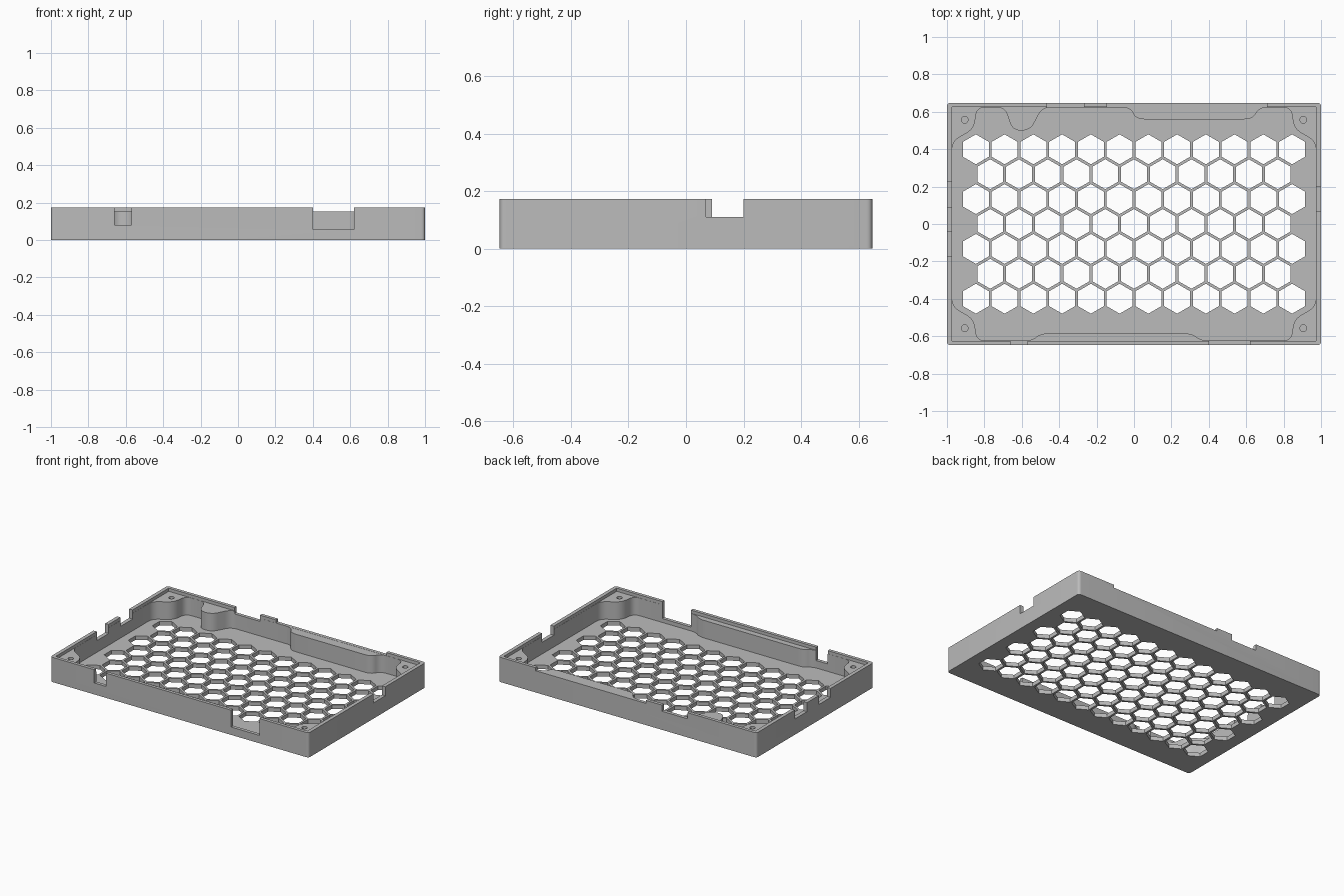
import bpy, bmesh, math
from mathutils import Vector

cube = bpy.data.objects.get("Cube")
if cube:
    bpy.data.objects.remove(cube, do_unlink=True)

HX, HY, TOP = 1.0, 0.648, 0.173      # outer half sizes and rim height
IX, IY = 0.974, 0.625                # inner faces of the walls
LEDGE, FLOOR = 0.151, 0.028          # top of posts and bumps, floor thickness


def fillet(points, dist, steps=6):
    """Round every corner of a closed outline."""
    pts = [Vector(p) for p in points]
    out = []
    for i, p in enumerate(pts):
        a, b = pts[i - 1] - p, pts[(i + 1) % len(pts)] - p
        s = p + a.normalized() * min(dist, a.length * 0.48)
        e = p + b.normalized() * min(dist, b.length * 0.48)
        for k in range(steps + 1):
            t = k / steps
            out.append(s * (1 - t) ** 2 + p * (2 * t * (1 - t)) + e * t * t)
    return out


def rect(x0, x1, y0, y1):
    return [(x0, y0), (x1, y0), (x1, y1), (x0, y1)]


def ring(x, y, r, n, turn=0.0):
    return [(x + r * math.cos(turn + math.tau * i / n),
             y + r * math.sin(turn + math.tau * i / n)) for i in range(n)]


def prisms(name, items):
    """One object of upright prisms, each given as (outline, bottom, top)."""
    bm = bmesh.new()
    for outline, z0, z1 in items:
        low = [bm.verts.new((p[0], p[1], z0)) for p in outline]
        high = [bm.verts.new((p[0], p[1], z1)) for p in outline]
        bm.faces.new(low[::-1])
        bm.faces.new(high)
        n = len(low)
        for i in range(n):
            j = (i + 1) % n
            bm.faces.new((low[i], low[j], high[j], high[i]))
    bmesh.ops.recalc_face_normals(bm, faces=bm.faces)
    mesh = bpy.data.meshes.new(name)
    bm.to_mesh(mesh)
    bm.free()
    obj = bpy.data.objects.new(name, mesh)
    bpy.context.collection.objects.link(obj)
    return obj


# Solid block with rounded upright corners
tray = prisms("tray", [(fillet(rect(-HX, HX, -HY, HY), 0.022), 0, TOP)])

# Shallow recess inside the rim, over posts and bumps
recess = prisms("recess_cutter", [(rect(-IX, IX, -IY, IY), LEDGE, 0.3)])

# Main cavity: its outline leaves corner posts and wall bumps standing
cx, cy = IX - 0.001, IY - 0.001


def post(sx, sy):
    return [(sx * cx, sy * 0.44), (sx * 0.855, sy * 0.51), (sx * 0.84, sy * cy)]


back = [(-0.69, cy), (-0.65, 0.5), (-0.555, 0.5), (-0.49, cy),
        (-0.02, cy), (0.01, 0.56), (0.635, 0.56), (0.67, cy)]
front = [(0.36, -cy), (0.31, -0.585), (-0.5, -0.585), (-0.545, -cy)]
outline = (post(-1, 1) + back + post(1, 1)[::-1]
           + post(1, -1) + front + post(-1, -1)[::-1])
cavity = prisms("cavity_cutter", [(fillet(outline, 0.045), FLOOR, 0.3)])

# Honeycomb floor vents and blind screw holes in the posts
holes = []
for row in range(-3, 4):
    count = 12 if row % 2 else 11
    for col in range(count):
        x = (col - (count - 1) / 2) * 0.1537
        holes.append((ring(x, row * 0.1331, 0.08, 6, math.pi / 6), -0.1, 0.1))
for sx in (-1, 1):
    for sy in (-1, 1):
        holes.append((ring(sx * 0.905, sy * 0.557, 0.018, 20), 0.05, 0.3))
vents = prisms("vent_cutter", holes)

# Openings in the four walls: start, end, sill height
notches = []
for x0, x1, sill in ((-0.66, -0.57, 0.08), (0.4, 0.62, 0.055)):
    notches.append((rect(x0, x1, -0.8, 0.01 - IY), sill, 0.3))
for x0, x1, sill in ((-0.465, -0.267, 0.13), (-0.144, 0.71, 0.152)):
    notches.append((rect(x0, x1, IY - 0.002, 0.8), sill, 0.3))
for y0, y1 in ((-0.17, -0.04), (0.09, 0.225)):
    notches.append((rect(-1.1, 0.01 - IX, y0, y1), 0.11, 0.3))
notches.append((rect(IX - 0.01, 1.1, 0.07, 0.2), 0.11, 0.3))
openings = prisms("opening_cutter", notches)

# Cut everything, then keep only the finished tray
cutters = [recess, cavity, vents, openings]
for c in cutters:
    c.hide_render = True
    mod = tray.modifiers.new(c.name, 'BOOLEAN')
    mod.operation = 'DIFFERENCE'
    mod.solver = 'EXACT'
    mod.object = c
bpy.context.view_layer.update()
deps = bpy.context.evaluated_depsgraph_get()
result = bpy.data.meshes.new_from_object(tray.evaluated_get(deps))
tray.modifiers.clear()
tray.data = result
for c in cutters:
    bpy.data.objects.remove(c, do_unlink=True)

# Plain grey plastic
grey = bpy.data.materials.new("grey_plastic")
grey.use_nodes = True
grey.diffuse_color = (0.5, 0.5, 0.5, 1)
grey.node_tree.nodes["Principled BSDF"].inputs["Base Color"].default_value = (0.5, 0.5, 0.5, 1)
tray.data.materials.clear()
tray.data.materials.append(grey)

bpy.ops.object.select_all(action='DESELECT')
tray.select_set(True)
bpy.context.view_layer.objects.active = tray
bpy.ops.object.shade_smooth_by_angle(angle=math.radians(30))
